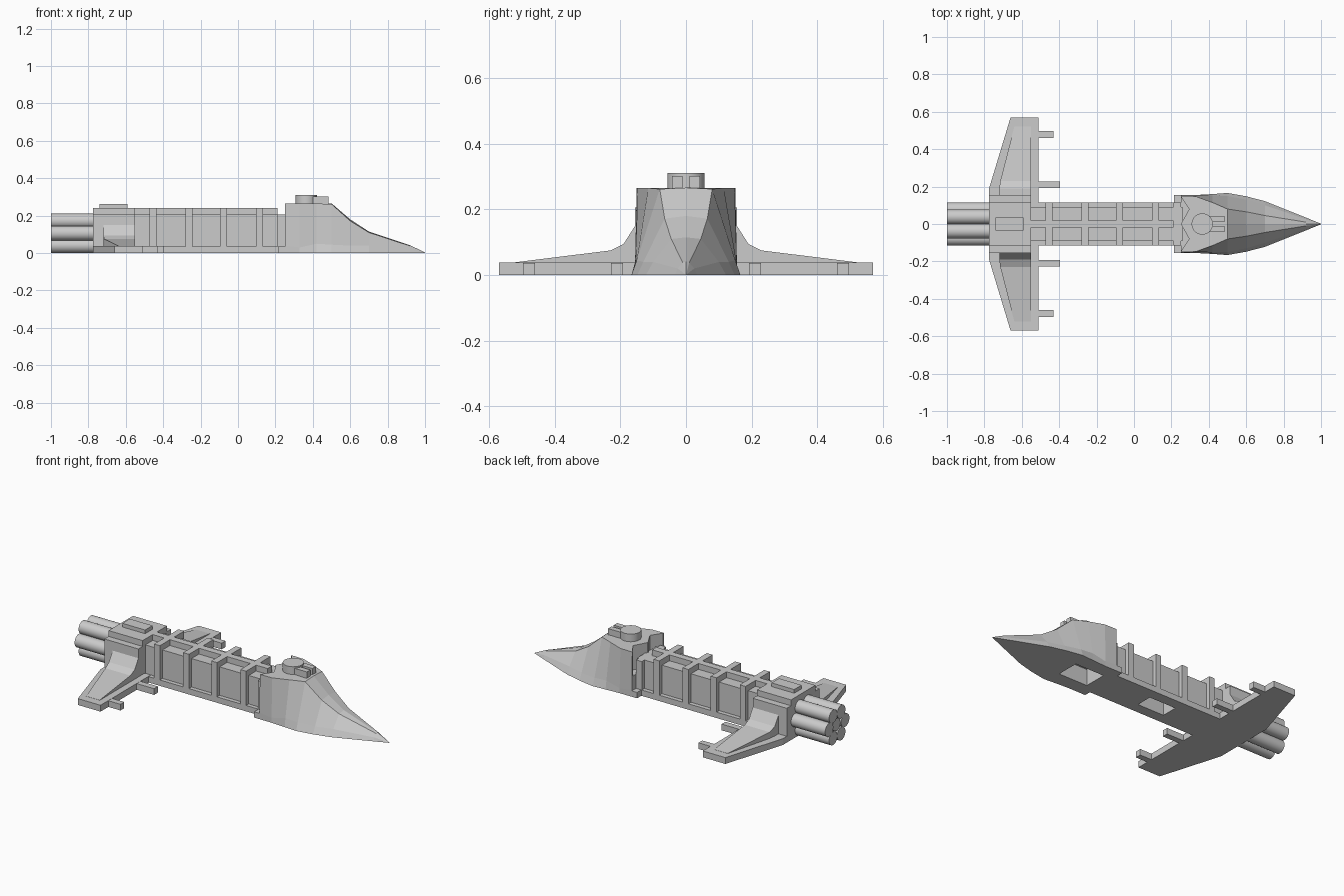
import bpy, bmesh, math

cube = bpy.data.objects.get("Cube")
if cube:
    bpy.data.objects.remove(cube)

grey = bpy.data.materials.new("hull_grey")
grey.use_nodes = True
colour = (0.6, 0.6, 0.6, 1)
grey.diffuse_color = colour
grey.node_tree.nodes["Principled BSDF"].inputs["Base Color"].default_value = colour


def finish(name, bm):
    bmesh.ops.remove_doubles(bm, verts=bm.verts, dist=0.0005)
    bmesh.ops.recalc_face_normals(bm, faces=bm.faces)
    mesh = bpy.data.meshes.new(name)
    bm.to_mesh(mesh)
    bm.free()
    mesh.materials.append(grey)
    ob = bpy.data.objects.new(name, mesh)
    bpy.context.collection.objects.link(ob)
    return ob


def loft(name, rings):
    """Skin closed rings of equal length and cap both ends."""
    bm = bmesh.new()
    rows = [[bm.verts.new(p) for p in ring] for ring in rings]
    n = len(rows[0])
    for a, b in zip(rows, rows[1:]):
        for i in range(n):
            j = (i + 1) % n
            bm.faces.new((a[i], a[j], b[j], b[i]))
    bm.faces.new(rows[0])
    bm.faces.new(rows[-1])
    return finish(name, bm)


def prism(name, outline, z0, z1):
    return loft(name, [[(x, y, z) for x, y in outline] for z in (z0, z1)])


def box(name, x0, x1, y0, y1, z0, z1):
    return prism(name, [(x0, y0), (x1, y0), (x1, y1), (x0, y1)], z0, z1)


def cylinder(name, x, y, z, r, depth, along_x=False, sides=32):
    bpy.ops.mesh.primitive_cylinder_add(vertices=sides, radius=r, depth=depth, location=(x, y, z),
                                        rotation=(0, math.pi / 2 if along_x else 0, 0))
    ob = bpy.context.object
    ob.name = name
    ob.data.materials.append(grey)
    bpy.ops.object.shade_smooth_by_angle(angle=math.radians(35))
    return ob


def cut(target, cutter):
    cutter.hide_render = True
    cutter.hide_viewport = True
    mod = target.modifiers.new("cut", 'BOOLEAN')
    mod.operation = 'DIFFERENCE'
    mod.solver = 'EXACT'
    mod.object = cutter


# Long hull: base plate, recessed core, raised spine
base = box("hull_base", -0.6, 0.25, -0.115, 0.115, 0, 0.035)
core = box("hull_core", -0.6, 0.26, -0.09, 0.09, 0, 0.205)
box("hull_spine", -0.6, 0.21, -0.02, 0.02, 0.2, 0.24)
bay = box("belly_bay_cutter", -0.25, -0.07, -0.05, 0.05, -0.05, 0.08)
cut(base, bay)
cut(core, bay)

# Ribs wrapping over the top and down the sides
for i, x in enumerate((-0.455, -0.263, -0.077, 0.115)):
    box(f"rib_top_{i}", x - 0.019, x + 0.019, -0.115, 0.115, 0.2, 0.24)
    for s in (-1, 1):
        box(f"rib_side_{i}", x - 0.019, x + 0.019, s * 0.08, s * 0.115, 0, 0.24)
box("front_collar", 0.215, 0.27, -0.155, 0.155, 0, 0.035)
for s in (-1, 1):
    box("front_rib", 0.212, 0.25, s * 0.08, s * 0.115, 0, 0.205)

# Engine block with stepped top
box("engine_block", -0.775, -0.55, -0.155, 0.155, 0, 0.205)
box("engine_block_top", -0.775, -0.55, -0.115, 0.115, 0.2, 0.24)
box("engine_hatch", -0.74, -0.59, -0.035, 0.035, 0.23, 0.262)

# Cluster of rocket tubes
cylinder("rocket_centre", -0.885, 0, 0.106, 0.036, 0.22, True)
for k in range(6):
    a = k * math.pi / 3
    cylinder(f"rocket_{k}", -0.885, 0.076 * math.cos(a), 0.106 + 0.076 * math.sin(a),
             0.039, 0.23, True)

# Wings with swept plate, flared fairing and forward prongs
for s, side in ((1, "left"), (-1, "right")):
    plate = [(-0.775, 0.1), (-0.775, 0.19), (-0.66, 0.57), (-0.51, 0.57), (-0.51, 0.1)]
    prism(f"{side}_wing", [(x, s * y) for x, y in plate], 0, 0.038)
    rings = []
    for y, x0, z in ((0.14, -0.72, 0.175), (0.155, -0.72, 0.15), (0.19, -0.72, 0.095),
                     (0.23, -0.715, 0.075), (0.52, -0.64, 0.039)):
        rings.append([(x0, s * y, 0.02), (-0.55, s * y, 0.02),
                      (-0.55, s * y, z), (x0, s * y, z)])
    loft(f"{side}_wing_fairing", rings)
    for y, x1 in ((0.21, -0.395), (0.478, -0.43)):
        box(f"{side}_wing_prong", -0.53, x1, s * (y - 0.018), s * (y + 0.018), 0, 0.037)

# Faceted nose: x, base y, chine y and z, shoulder y and z, crown z
sections = [
    (0.25, 0.155, 0.155, 0.04, 0.15, 0.265, 0.265),
    (0.33, 0.155, 0.155, 0.03, 0.148, 0.265, 0.265),
    (0.42, 0.16, 0.152, 0.05, 0.115, 0.265, 0.265),
    (0.50, 0.166, 0.15, 0.045, 0.08, 0.262, 0.266),
    (0.60, 0.148, 0.13, 0.04, 0.065, 0.172, 0.18),
    (0.70, 0.122, 0.10, 0.04, 0.045, 0.11, 0.115),
    (0.92, 0.034, 0.025, 0.02, 0.01, 0.038, 0.042),
    (1.0, 0.0012, 0.001, 0.001, 0.0006, 0.002, 0.003)]
rings = []
for x, by, cy, cz, sy, sz, tz in sections:
    half = [(by, 0), (cy, cz), (sy, sz)]
    rings.append([(x, y, z) for y, z in half] + [(x, 0, tz)]
                 + [(x, -y, z) for y, z in reversed(half)])
nose = loft("nose", rings)
cut(nose, box("nose_bay_cutter", 0.275, 0.47, -0.07, 0.07, -0.05, 0.1))
for s in (-1, 1):
    notch = [(0.24, s * 0.002), (0.252, s * 0.002), (0.295, s * 0.08),
             (0.252, s * 0.145), (0.24, s * 0.145)]
    cut(nose, prism("notch_cutter", notch, 0.12, 0.35))

# Twin-barrel turret
cylinder("turret", 0.365, 0, 0.285, 0.057, 0.052)
for s in (-1, 1):
    box("turret_barrel", 0.37, 0.485, s * 0.01, s * 0.043, 0.262, 0.302)
